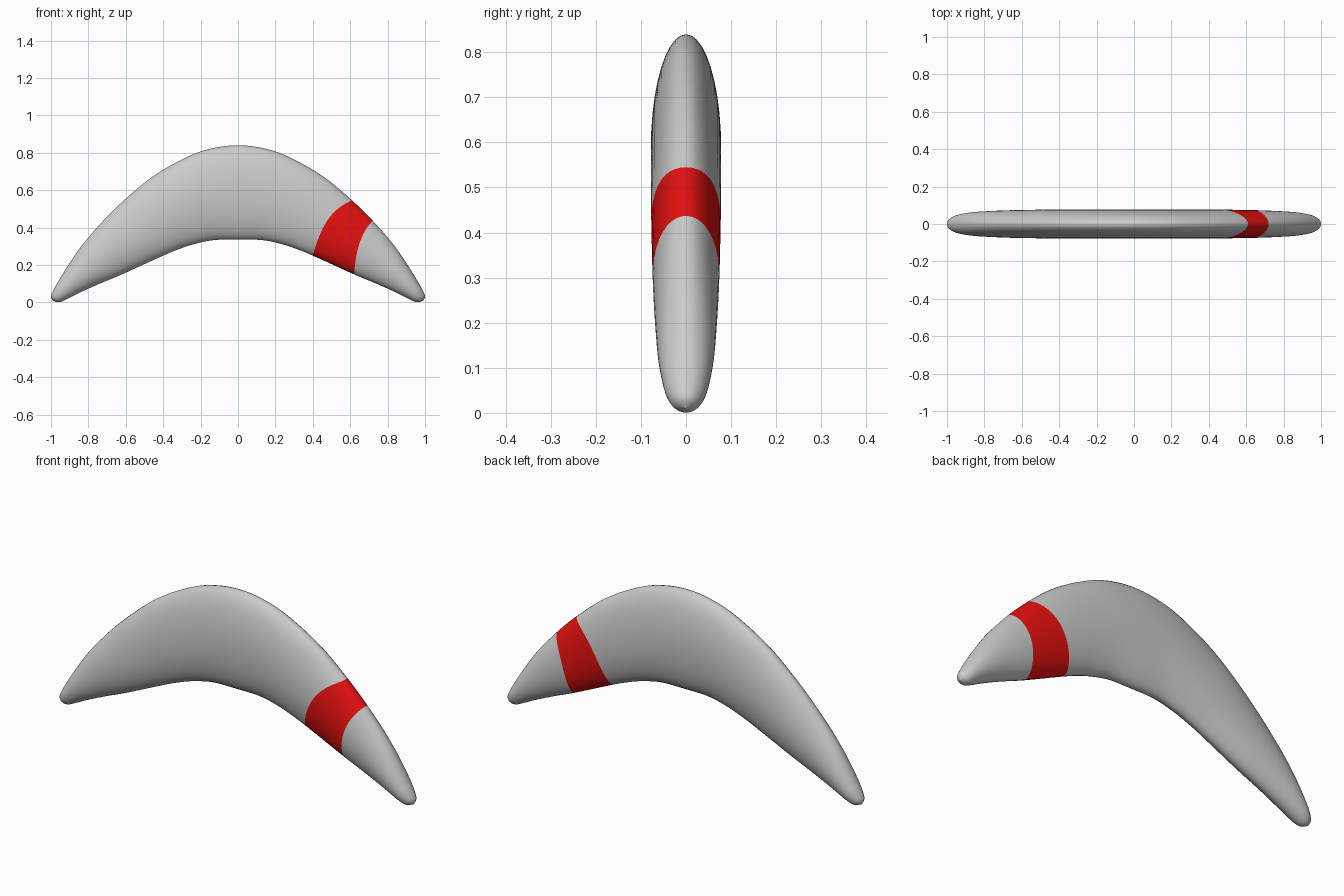
import bpy, bmesh
from math import cos, sin, pi, hypot

if "Cube" in bpy.data.objects:
    bpy.data.objects.remove(bpy.data.objects["Cube"])

SIDES, STEPS = 40, 6

# Half profile, centre to tip: outer x, outer z, inner x, inner z, half thickness, bow
HALF = [
    (0, .84, 0, .335, .078, 0),
    (.18, .813, .13, .333, .078, .015),
    (.34, .743, .24, .31, .078, .03),
    (.48, .655, .32, .283, .078, .04),
    (.61, .545, .40, .25, .077, .045),
    (.72, .437, .62, .15, .074, .026),
    (.83, .31, .74, .10, .069, .012),
    (.91, .195, .84, .055, .062, .004),
    (.965, .105, .91, .02, .05, 0),
    (.99, .06, .942, .005, .038, 0),
    (1.0, .033, .965, .001, .023, 0),
    (.992, .01, .992, .01, 0, 0),
]
MIRRORED = [(-a, b, -c, d, t, -w) for a, b, c, d, t, w in HALF[:0:-1]]
STATIONS = MIRRORED + HALF
MID = len(HALF) - 1


def spline(p0, p1, p2, p3, t):
    return [.5 * (2 * b + (c - a) * t + (2 * a - 5 * b + 4 * c - d) * t * t
                  + (3 * b - a - 3 * c + d) * t ** 3)
            for a, b, c, d in zip(p0, p1, p2, p3)]


def smooth_stations():
    last = len(STATIONS) - 1
    at = lambda k: STATIONS[min(max(k, 0), last)]
    out = [spline(at(k - 1), at(k), at(k + 1), at(k + 2), j / STEPS)
           for k in range(last) for j in range(STEPS)]
    return out + [STATIONS[-1]]


def ring(station):
    # Elliptical section from outer to inner edge, bowed toward the centre
    ox, oz, ix, iz, thick, bow = station
    dx, dz = ox - ix, oz - iz
    length = hypot(dx, dz) or 1
    pts = []
    for k in range(SIDES):
        a = 2 * pi * k / SIDES
        u = cos(a)
        b = bow * (1 - u * u) * (1 + .3 * u) / length
        pts.append(((ox + ix + u * dx) / 2 - b * dz, thick * sin(a),
                    (oz + iz + u * dz) / 2 + b * dx))
    return pts


def loft(name, stations, color=None):
    bm = bmesh.new()
    rings = [[bm.verts.new(p) for p in ring(s)] for s in stations]
    for r, q in zip(rings, rings[1:]):
        for k in range(SIDES):
            n = (k + 1) % SIDES
            bm.faces.new((r[k], q[k], q[n], r[n])).smooth = True
    bmesh.ops.remove_doubles(bm, verts=bm.verts, dist=1e-5)
    mesh = bpy.data.meshes.new(name)
    bm.to_mesh(mesh)
    bm.free()
    obj = bpy.data.objects.new(name, mesh)
    bpy.context.collection.objects.link(obj)
    if color:
        mat = bpy.data.materials.new(name)
        mat.diffuse_color = color
        mat.use_nodes = True
        mat.node_tree.nodes["Principled BSDF"].inputs["Base Color"].default_value = mat.diffuse_color
        mesh.materials.append(mat)


rows = smooth_stations()
start, end = (MID + 4) * STEPS, (MID + 5) * STEPS
# Main curved body, painted band, and right-hand tip
loft("boomerang_body", rows[:start + 1])
loft("red_band", rows[start:end + 1], (.8, .005, .005, 1))
loft("boomerang_tip", rows[end:])
